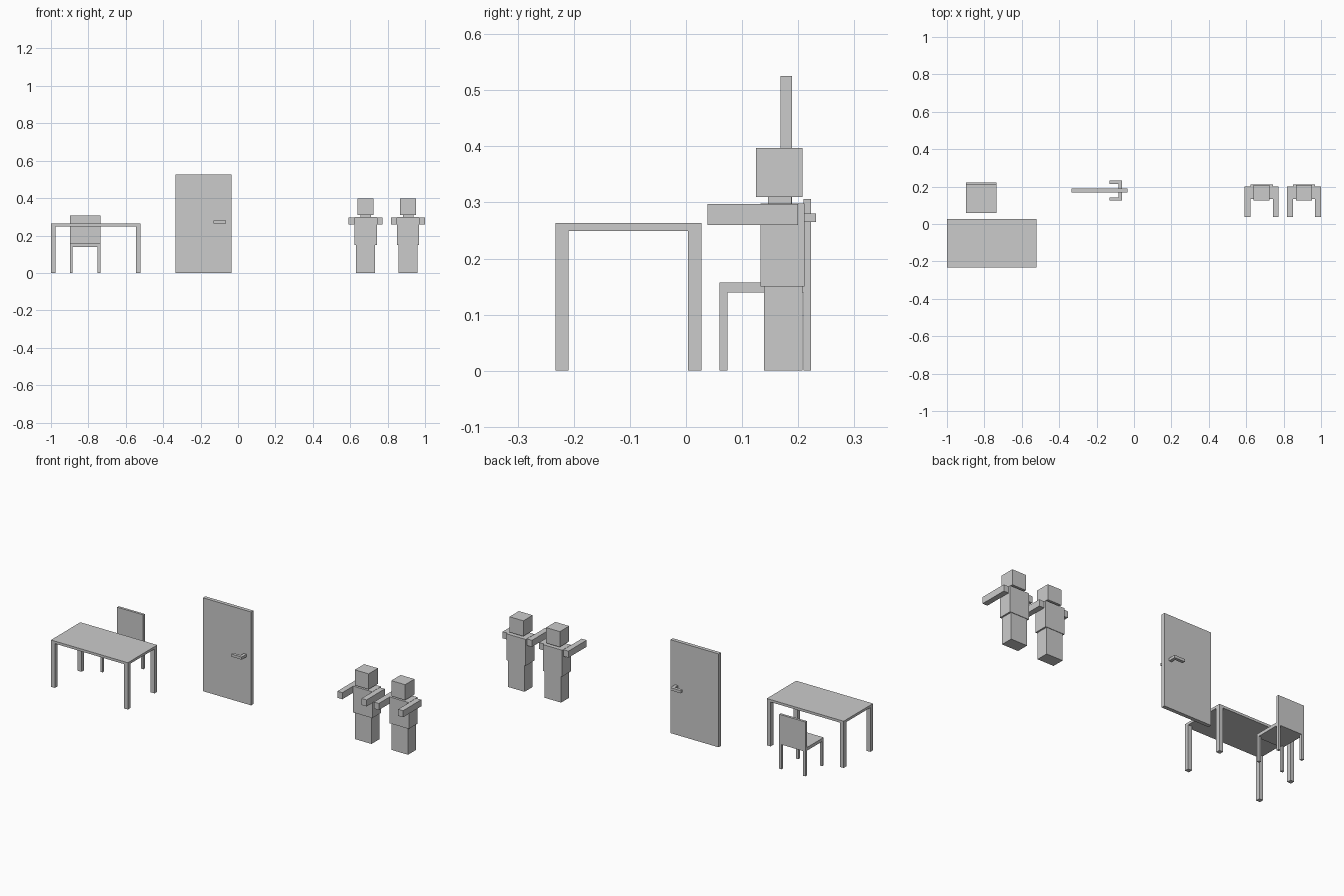
import bpy

if "Cube" in bpy.data.objects:
    bpy.data.objects.remove(bpy.data.objects["Cube"])


def box(name, x0, x1, y0, y1, z0, z1):
    """Axis-aligned box between two corners."""
    bpy.ops.mesh.primitive_cube_add(
        size=1, location=((x0 + x1) / 2, (y0 + y1) / 2, (z0 + z1) / 2))
    ob = bpy.context.object
    ob.name = name
    ob.scale = (x1 - x0, y1 - y0, z1 - z0)
    bpy.ops.object.transform_apply(location=False, rotation=False, scale=True)
    return ob


def legs(name, x0, x1, y0, y1, top, w):
    """Four square legs flush with the corners of a rectangle."""
    for side, x in (("left", x0), ("right", x1 - w)):
        for end, y in (("front", y0), ("back", y1 - w)):
            box(f"{name}_{end}_{side}_leg", x, x + w, y, y + w, 0, top)


# Table
box("table_top", -1, -0.522, -0.233, 0.028, 0.249, 0.263)
legs("table", -1, -0.522, -0.233, 0.028, 0.249, 0.024)

# Chair
box("chair_seat", -0.898, -0.736, 0.06, 0.223, 0.139, 0.157)
box("chair_back", -0.898, -0.736, 0.209, 0.223, 0.157, 0.306)
legs("chair", -0.898, -0.736, 0.06, 0.223, 0.139, 0.014)

# Door with a lever handle on both faces
box("door_panel", -0.335, -0.036, 0.168, 0.189, 0, 0.525)
for name, y_door, y_in, y_out in (("front", 0.168, 0.142, 0.126),
                                  ("back", 0.189, 0.215, 0.232)):
    box(f"{name}_handle_stem", -0.082, -0.065, *sorted((y_door, y_in)), 0.265, 0.28)
    box(f"{name}_handle_lever", -0.13, -0.065, *sorted((y_in, y_out)), 0.265, 0.28)


# Blocky figures with both arms reaching forward
def figure(name, cx):
    def part(label, half, *yz):
        box(f"{name}_{label}", cx - half, cx + half, *yz)
    part("legs", 0.051, 0.139, 0.208, 0, 0.15)
    part("torso", 0.06, 0.133, 0.211, 0.15, 0.298)
    part("neck", 0.028, 0.146, 0.188, 0.298, 0.31)
    part("head", 0.043, 0.125, 0.208, 0.31, 0.397)
    for side, s in (("left", -1), ("right", 1)):
        xs = sorted((cx + s * 0.06, cx + s * 0.091))
        box(f"{name}_{side}_arm", *xs, 0.038, 0.2, 0.26, 0.297)


figure("first_figure", 0.682)
figure("second_figure", 0.909)
